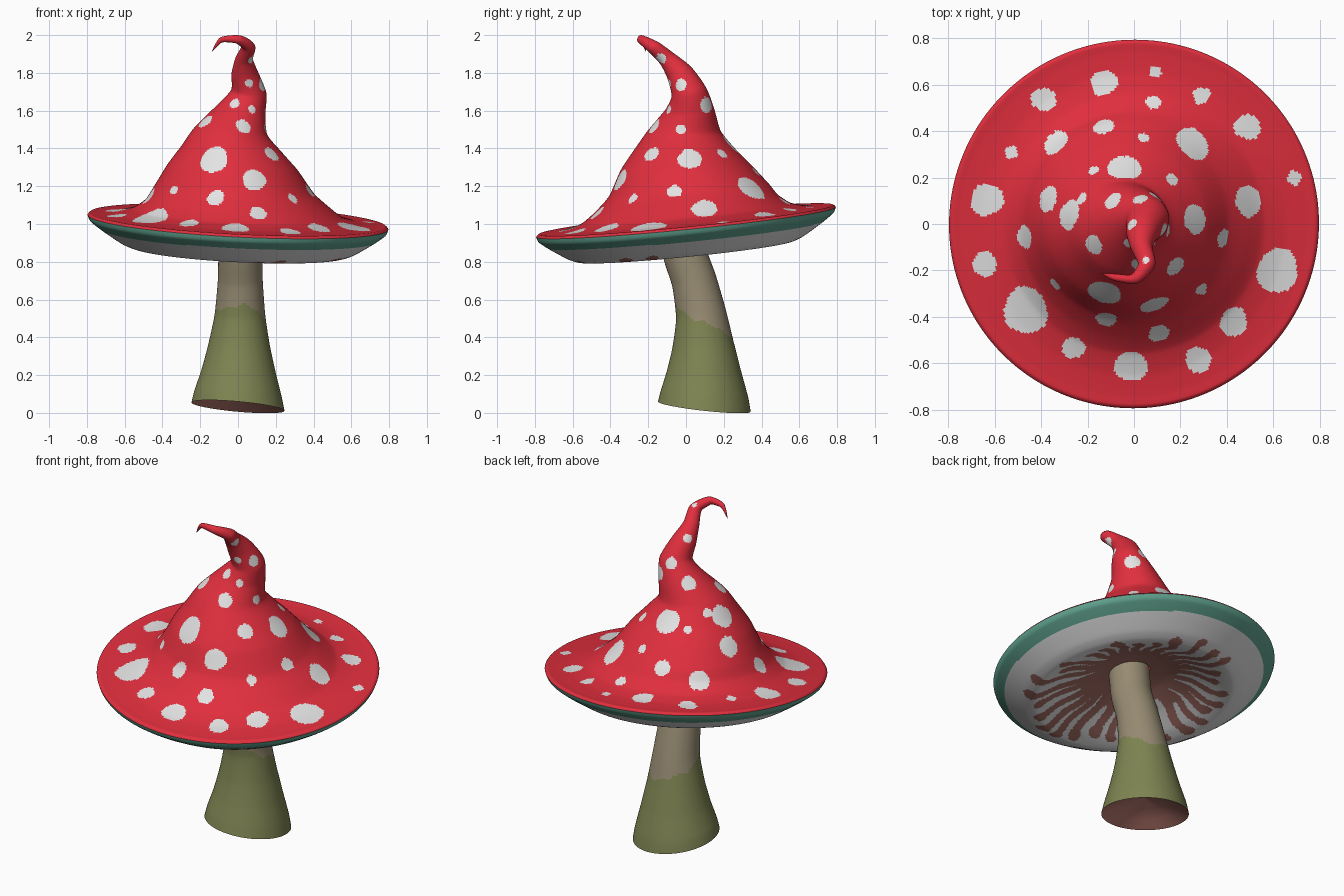
import bpy, math, random
from mathutils import Vector

random.seed(4)


def mat(name, rgb):
    m = bpy.data.materials.new(name)
    m.diffuse_color = (*rgb, 1)
    return m


RED = mat("cap red", (0.75, 0.028, 0.047))
WHITE = mat("spot white", (0.77, 0.77, 0.77))
TEAL = mat("rim teal", (0.12, 0.37, 0.28))
GILL = mat("gill brown", (0.36, 0.15, 0.125))
TAN = mat("stem tan", (0.31, 0.26, 0.17))
GREEN = mat("moss green", (0.21, 0.23, 0.085))
PINK = mat("stem base pink", (0.50, 0.20, 0.165))


def spline(rows, step, tension=0.33):
    """Interpolate ring rows (cx, cy, cz, r, nx, ny, nz) smoothly."""
    out = []
    for i in range(len(rows) - 1):
        a, b = rows[i], rows[i + 1]
        p, q = rows[max(i - 1, 0)], rows[min(i + 2, len(rows) - 1)]
        size = math.sqrt(sum((a[k] - b[k]) ** 2 for k in range(4)))
        n = max(2, math.ceil(size / step))
        for s in range(n):
            t = s / n
            h1, h2 = 2*t**3 - 3*t**2 + 1, -2*t**3 + 3*t**2
            h3, h4 = t**3 - 2*t**2 + t, t**3 - t**2
            out.append([h1*a[k] + h2*b[k] + tension * (h3*(b[k] - p[k]) + h4*(q[k] - a[k]))
                        for k in range(7)])
    out.append(list(rows[-1]))
    return out


def loft(name, rows, segs, step, mats, rule):
    """Skin round rings; rule(centre of face) gives the material index."""
    rings = spline(rows, step)
    verts, faces = [], []
    for cx, cy, cz, r, nx, ny, nz in rings:
        n = Vector((nx, ny, nz)).normalized()
        u = Vector((0, 1, 0)).cross(n).normalized()
        v = n.cross(u)
        for j in range(segs):
            a = 2 * math.pi * j / segs
            verts.append(Vector((cx, cy, cz)) + r * (math.cos(a) * u + math.sin(a) * v))
    for i in range(len(rings) - 1):
        for j in range(segs):
            k = (j + 1) % segs
            faces.append((i*segs + j, i*segs + k, (i+1)*segs + k, (i+1)*segs + j))
    me = bpy.data.meshes.new(name)
    me.from_pydata(verts, [], faces)
    for m in mats:
        me.materials.append(m)
    choose = rule(verts) if rule else None
    for f in me.polygons:
        f.use_smooth = True
        if choose:
            f.material_index = choose(f.center)
    ob = bpy.data.objects.new(name, me)
    bpy.context.collection.objects.link(ob)
    return ob


TILT = (0.05, -0.10, 1.0)   # brim plane normal


def brim(r, h):
    return (0, 0, 1.01 + h, r, *TILT)


# Cap top: brim, cone and curled tip
cap_rows = [
    brim(0.797, 0), brim(0.785, 0.013), brim(0.74, 0.013), brim(0.65, 0.02),
    brim(0.56, 0.044), brim(0.49, 0.095),
    (-0.02, 0.015, 1.18, 0.424, 0.05, -0.08, 1),
    (-0.03, 0.00, 1.30, 0.345, 0.04, -0.04, 1),
    (-0.035, -0.005, 1.40, 0.264, 0.06, 0, 1),
    (-0.038, -0.01, 1.49, 0.195, 0.1, 0, 1),
    (0.015, 0.02, 1.60, 0.132, 0.2, 0.0, 1),
    (0.057, 0.015, 1.70, 0.094, 0.1, -0.25, 1),
    (0.036, -0.035, 1.80, 0.070, -0.05, -0.5, 1),
    (0.033, -0.10, 1.875, 0.046, 0.1, -0.8, 1),
    (0.055, -0.175, 1.94, 0.036, 0.0, -0.8, 0.9),
    (0.0, -0.237, 1.977, 0.023, -0.9, -0.5, 0.3),
    (-0.09, -0.228, 1.974, 0.014, -0.9, 0.1, -0.4),
    (-0.138, -0.212, 1.912, 0.001, -0.5, 0.1, -0.9),
]
# Spots on the lower cap, seen from above: x, y, radius
low_spots = [
    (.09, .66, .026), (-.13, .61, .056), (-.39, .54, .052), (.08, .52, .032), (.29, .55, .037),
    (.49, .42, .056), (.25, .35, .082), (-.13, .42, .048), (-.33, .35, .06), (-.53, .31, .027),
    (.04, .37, .026), (-.04, .24, .07), (.165, .19, .03), (-.63, .11, .07), (-.37, .11, .06),
    (-.28, .04, .064), (-.47, -.06, .048), (-.64, -.17, .053), (-.46, -.37, .1), (-.26, -.53, .05),
    (-.01, -.61, .07), (.28, -.58, .056), (.11, -.47, .047), (.43, -.42, .062), (.62, -.2, .093),
    (.38, -.06, .04), (.49, .1, .067), (.69, .2, .031), (.26, .02, .065), (.18, -.18, .045),
    (.29, -.28, .03), (.09, -.35, .063), (-.12, -.41, .047), (-.13, -.3, .077), (-.34, -.26, .027),
    (-.17, .23, .024), (-.23, .11, .027)]
# Spots on the upper cone: x, y, z, radius
high_spots = [
    (.03, -.17, 1.52, .042), (-.16, -.08, 1.53, .044), (-.02, -.09, 1.64, .028),
    (.08, -.1, 1.61, .022), (.06, -.09, 1.74, .022), (.135, -.03, 1.74, .032),
    (.12, .13, 1.63, .044), (.155, -.03, 1.5, .028), (-.08, .09, 1.60, .044),
    (.03, .10, 1.71, .035), (.07, -.13, 1.88, .028), (-.01, 0, 1.83, .025),
    (.05, -.15, 1.97, .016)]


def spot_rule(verts):
    spots = []
    low = [v for v in verts if v.z < 1.56]
    for x, y, r in low_spots:
        c = min(low, key=lambda v: (v.x - x) ** 2 + (v.y - y) ** 2)
        spots.append((c, r, random.uniform(0, 6)))
    for x, y, z, r in high_spots:
        p = Vector((x, y, z))
        spots.append((min(verts, key=lambda v: (v - p).length_squared), r, random.uniform(0, 6)))

    def choose(p):
        for c, r, ph in spots:
            d = p - c
            if d.length < r * 1.2:
                a = math.atan2(d.z + d.y, d.x)
                if d.length < r * (1 + 0.05 * math.sin(2*a + ph) + 0.04 * math.sin(3*a + 2*ph)):
                    return 1
        return 0
    return choose


loft("cap_top", cap_rows, 380, 0.0095, [RED, WHITE], spot_rule)

# Cap underside: teal rim, pale lip and hollow with branching gills
under_rows = [brim(0.09, 0.0), brim(0.2, -0.022), brim(0.35, -0.075), brim(0.48, -0.135),
              brim(0.56, -0.157), brim(0.62, -0.138), brim(0.68, -0.102), brim(0.735, -0.066),
              brim(0.785, -0.028), brim(0.797, 0)]
COUNT = 30
gills = [(random.uniform(-0.15, 0.15), random.uniform(0.47, 0.62), random.uniform(0.021, 0.029),
          random.uniform(0.23, 0.34)) for _ in range(COUNT)]


def gill_rule(verts):
    def choose(p):
        r = math.hypot(p.x, p.y)
        if r > 0.73:
            return 1
        t = math.atan2(p.y, p.x) / (2 * math.pi) * COUNT + 0.15 * math.sin(r * 25)
        k = math.floor(t)
        shift, length, width, root = gills[k % COUNT]
        if r < root:
            return 2
        off = abs(t - k - 0.5 - shift) * 2 * math.pi / COUNT * r
        tip = math.hypot(off, r - length + 0.02)
        return 2 if (r < length and off < width) or tip < width * 1.45 else 0
    return choose


loft("cap_underside", under_rows, 360, 0.0105, [WHITE, TEAL, GILL], gill_rule)

# Stem: leaning tapered trunk, mossy below a ragged line
stem_rows = [
    (0, 0.097, 0.033, 0.247, 0.09, 0.11, 1),
    (0, 0.098, 0.10, 0.232, 0.07, 0.08, 1),
    (0.003, 0.095, 0.22, 0.197, 0.04, 0, 1),
    (0.005, 0.09, 0.36, 0.163, 0, -0.1, 1),
    (0.01, 0.08, 0.52, 0.134, 0, -0.15, 1),
    (0.012, 0.042, 0.70, 0.119, 0, -0.3, 1),
    (0.012, -0.008, 0.85, 0.116, 0, -0.3, 1),
    (0.012, -0.03, 1.02, 0.115, 0, -0.1, 1),
]


def moss_rule(verts):
    def choose(p):
        a = math.atan2(p.y - 0.08, p.x)
        edge = 0.50 - 0.5 * (p.y - 0.08) - 0.1 * p.x
        edge += 0.009 * math.sin(4*a) + 0.007 * math.sin(9*a + 1)
        return 1 if p.z < edge else 0
    return choose


loft("stem", stem_rows, 96, 0.012, [TAN, GREEN], moss_rule)

# Stem base: hollow cut end
loft("stem_base", [(0, 0.1, 0.135, 0.001, 0.09, 0.11, 1), (0, 0.098, 0.09, 0.14, 0.09, 0.11, 1),
                   stem_rows[0]], 96, 0.05, [PINK], None)
